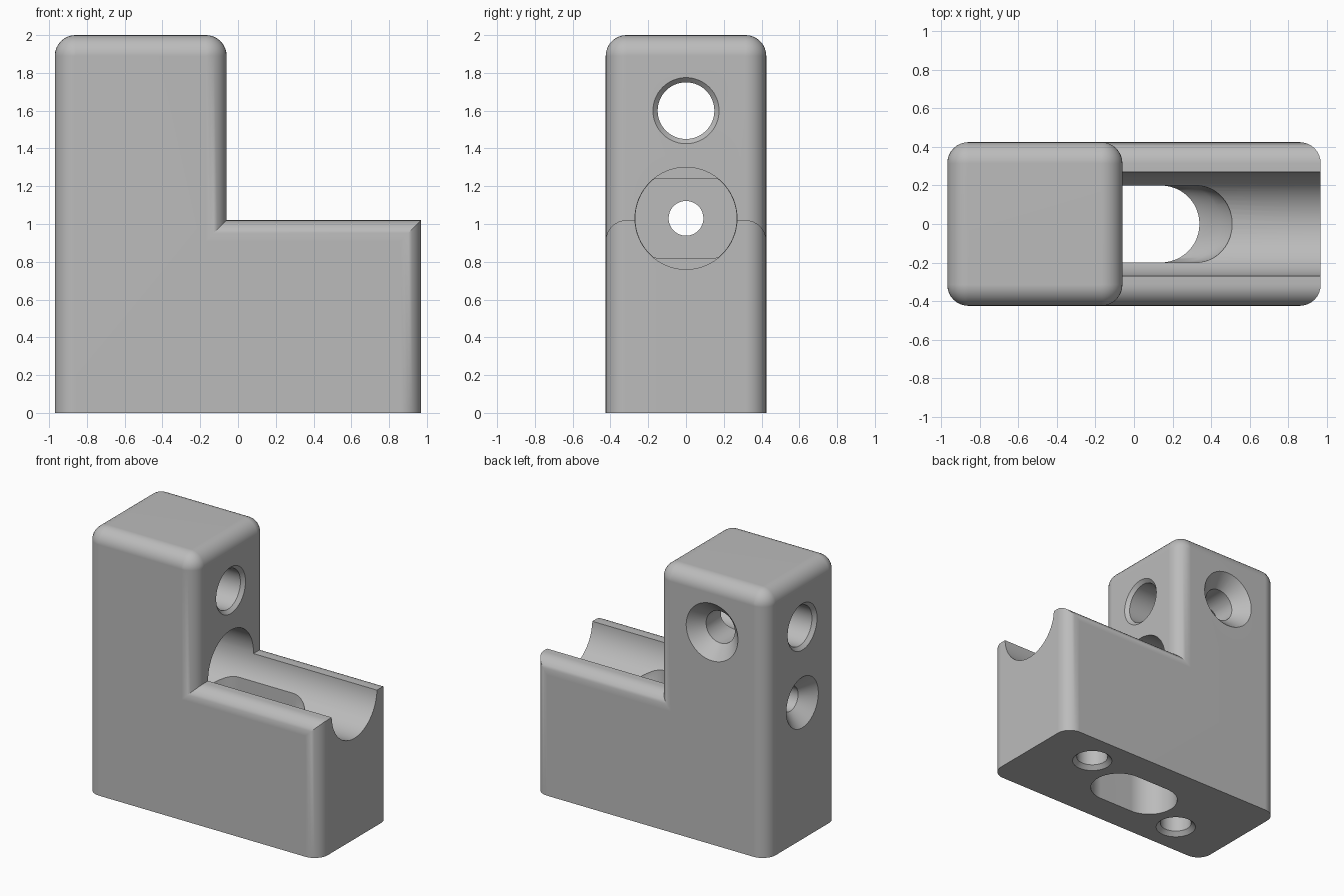
import bpy, bmesh
from math import sin, cos, pi
from mathutils import Vector

cube = bpy.data.objects.get("Cube")
if cube:
    bpy.data.objects.remove(cube, do_unlink=True)

X, Y, TOP = 0.97, 0.425, 2.0      # half length, half depth, height
STEP_X, STEP_Z = -0.06, 1.02      # inner corner of the step
R = 0.11                          # edge rounding
TOWER_X = (STEP_X - X) / 2

grey = bpy.data.materials.new("light_grey")
grey.use_nodes = True
grey.diffuse_color = (0.5, 0.5, 0.5, 1)
grey.node_tree.nodes["Principled BSDF"].inputs["Base Color"].default_value = (0.5, 0.5, 0.5, 1)


def loft(name, rings):
    """Closed solid through rings of equal point count."""
    bm = bmesh.new()
    loops = [[bm.verts.new(p) for p in ring] for ring in rings]
    n = len(loops[0])
    for a, b in zip(loops, loops[1:]):
        for i in range(n):
            j = (i + 1) % n
            bm.faces.new((a[i], a[j], b[j], b[i]))
    bm.faces.new(loops[0])
    bm.faces.new(loops[-1])
    bmesh.ops.remove_doubles(bm, verts=bm.verts, dist=1e-4)
    bmesh.ops.recalc_face_normals(bm, faces=bm.faces)
    mesh = bpy.data.meshes.new(name)
    bm.to_mesh(mesh)
    bm.free()
    mesh.materials.append(grey)
    obj = bpy.data.objects.new(name, mesh)
    bpy.context.collection.objects.link(obj)
    return obj


def cut(cutter):
    """Subtract a cutter from the body and discard it."""
    cutter.hide_render = True
    mod = body.modifiers.new("cut", 'BOOLEAN')
    mod.operation, mod.solver, mod.object = 'DIFFERENCE', 'EXACT', cutter
    bpy.context.view_layer.objects.active = body
    bpy.ops.object.modifier_apply(modifier=mod.name)
    bpy.data.objects.remove(cutter, do_unlink=True)


def bore(name, start, axis, profile, sides=64, flat=None):
    """Turned hole: profile holds (radius, depth); flat limits its height."""
    axis = Vector(axis)
    u = axis.orthogonal().normalized()
    v = axis.cross(u)
    rings = []
    for r, depth in profile:
        ring = []
        for i in range(sides):
            a = 2 * pi * i / sides
            off = u * r * cos(a) + v * r * sin(a)
            if flat:
                off.z = max(-flat, min(flat, off.z))
            ring.append(Vector(start) + axis * depth + off)
        rings.append(ring)
    cut(loft(name, rings))


# Stepped body with rounded outline on both sides
def outline(y, d):
    pts = [(-X + d, 0)]
    for cx, a0 in ((-X + R, pi), (STEP_X - R, pi / 2)):
        for i in range(9):
            a = a0 - i * pi / 16
            pts.append((cx + (R - d) * cos(a), TOP - R + (R - d) * sin(a)))
    pts += [(STEP_X - d, STEP_Z - d), (X - d, STEP_Z - d), (X - d, 0)]
    return [(x, y, z) for x, z in pts]


steps = [i * pi / 16 for i in range(9)]
half = [(Y - R + R * cos(a), R - R * sin(a)) for a in steps]
body = loft("stepped_block",
            [outline(-y, d) for y, d in half] + [outline(y, d) for y, d in reversed(half)])

# Round channel along the step, running into the tower with a flatted pocket
bore("channel", (1.1, 0, 1.03), (-1, 0, 0), [(0.27, 0), (0.27, 1.6)])
bore("flatted_pocket", (-0.4, 0, 1.03), (-1, 0, 0), [(0.268, 0), (0.268, 0.14)], flat=0.21)

# Screw hole through the back of the tower into the channel
bore("lower_screw_hole", (-X, 0, 1.03), (1, 0, 0),
     [(0.21, -0.02), (0.092, 0.1), (0.092, 0.6)])

# Chamfered bore through the tower
C = 0.025
bore("upper_bore", (-X, 0, 1.6), (1, 0, 0),
     [(0.195, -0.02), (0.15, C), (0.15, 2 * (TOWER_X + X) - C),
      (0.195, 2 * (TOWER_X + X) + 0.02)])

# Countersunk hole from the rear face into the upper bore
bore("side_screw_hole", (TOWER_X, Y, 1.6), (0, -1, 0),
     [(0.235, -0.02), (0.12, 0.1), (0.12, Y)])


# Slot through the base, its outer end sloping away below the channel
def slot_ring(z, right, r=0.2, n=24):
    ring = []
    for cx, a0 in ((right, -pi / 2), (-0.14, pi / 2)):
        for i in range(n + 1):
            a = a0 + pi * i / n
            ring.append((cx + r * cos(a), r * sin(a), z))
    return ring


cut(loft("base_slot", [slot_ring(z, x) for z, x in
                       ((-0.1, 0.14), (0.6, 0.14), (0.68, 0.25), (0.76, 0.31), (0.95, 0.33))]))

# Two chamfered blind holes set diagonally in the base
for side in (-1, 1):
    bore("base_hole", (side * 0.53, side * 0.17, 0), (0, 0, 1),
         [(0.16, -0.02), (0.11, 0.03), (0.11, 0.4)], sides=48)

# Smooth curved faces, crisp edges
bpy.ops.object.select_all(action='DESELECT')
body.select_set(True)
bpy.context.view_layer.objects.active = body
bpy.ops.object.shade_smooth_by_angle(angle=pi / 7)
weighted = body.modifiers.new("even_shading", 'WEIGHTED_NORMAL')
weighted.keep_sharp = True
